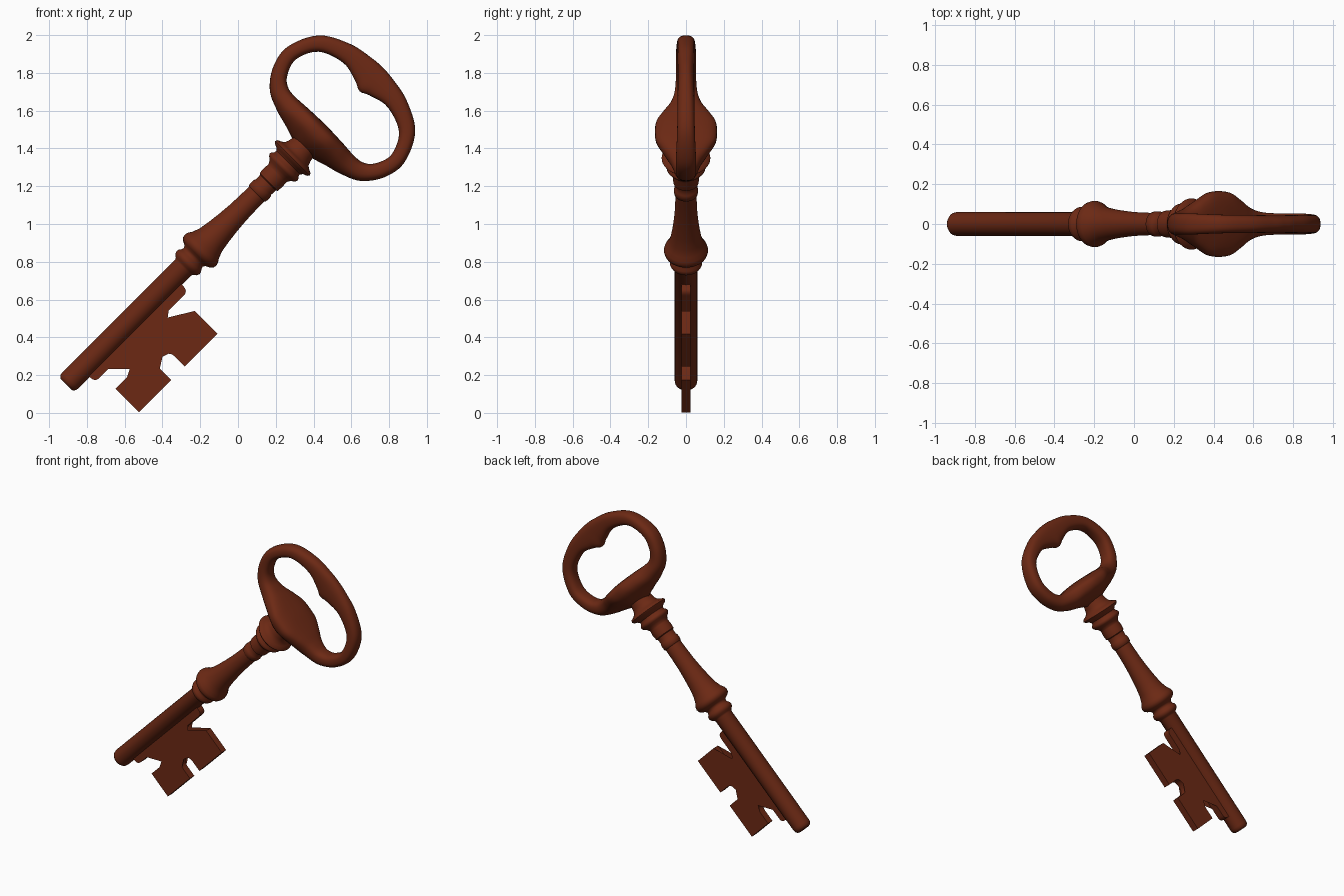
import bpy, bmesh, math
from mathutils import Vector

if "Cube" in bpy.data.objects:
    bpy.data.objects.remove(bpy.data.objects["Cube"])

R2 = math.sqrt(2)
mat = bpy.data.materials.new("rust_brown")
mat.diffuse_color = (0.15, 0.022, 0.007, 1)
mat.use_nodes = True
mat.node_tree.nodes["Principled BSDF"].inputs["Base Color"].default_value = mat.diffuse_color


def place(s, t, y):
    """Key space (s along shaft, t towards the bit side, y depth) to world."""
    return Vector(((s + t) / R2, y, 1.06 + (s - t) / R2))


def finish(name, bm, angle):
    bmesh.ops.recalc_face_normals(bm, faces=bm.faces[:])
    me = bpy.data.meshes.new(name)
    bm.to_mesh(me)
    bm.free()
    ob = bpy.data.objects.new(name, me)
    bpy.context.collection.objects.link(ob)
    me.materials.append(mat)
    bpy.ops.object.select_all(action='DESELECT')
    ob.select_set(True)
    bpy.context.view_layer.objects.active = ob
    bpy.ops.object.shade_smooth_by_angle(angle=math.radians(angle))
    return ob


def bridge(bm, rings, closed):
    n = len(rings[0])
    for i in range(len(rings) - (0 if closed else 1)):
        a, b = rings[i], rings[(i + 1) % len(rings)]
        for j in range(n):
            k = (j + 1) % n
            bm.faces.new((a[j], a[k], b[k], b[j]))


def lathe(name, profile, n=40):
    bm = bmesh.new()
    rings = [[bm.verts.new(place(s, r * math.cos(2 * math.pi * j / n),
                                 r * math.sin(2 * math.pi * j / n)))
              for j in range(n)] for s, r in profile]
    bridge(bm, rings, False)
    bm.faces.new(rings[0])
    bm.faces.new(rings[-1])
    return finish(name, bm, 50)


def catmull(pts, steps):
    """Smooth closed curve through tuples of any length."""
    out, n = [], len(pts)
    for i in range(n):
        p = [pts[(i + d) % n] for d in (-1, 0, 1, 2)]
        for k in range(steps):
            u = k / steps
            out.append([0.5 * (2 * b + (c - a) * u + (2 * a - 5 * b + 4 * c - d) * u * u
                               + (3 * b - a - 3 * c + d) * u ** 3)
                        for a, b, c, d in zip(*p)])
    return out


# Round shaft with turned mouldings
lathe("shaft", [
    (-1.287, .038), (-1.283, .048), (-1.272, .057), (-1.255, .06), (-.41, .06),
    (-.40, .066), (-.39, .079), (-.375, .086), (-.36, .084), (-.348, .074),
    (-.335, .07), (-.322, .078), (-.312, .098), (-.298, .113), (-.28, .117),
    (-.262, .112), (-.24, .098), (-.2, .084), (-.14, .074), (-.07, .066),
    (0, .06), (.08, .057), (.14, .056), (.145, .062), (.165, .064),
    (.185, .062), (.19, .057), (.225, .059), (.23, .067), (.265, .07),
    (.29, .067), (.298, .068), (.315, .078), (.328, .095), (.34, .103),
    (.352, .1), (.362, .09), (.375, .088), (.388, .1), (.396, .12),
    (.408, .129), (.42, .123), (.428, .105), (.44, .088), (.46, .08),
    (.49, .074), (.54, .07)])

# Bow: outer (t, s), inner (t, s), half depth, blend to saddle section
half = [
    (0, .465, 0, .657, .165, 1),
    (.07, .48, .07, .655, .158, 1),
    (.15, .505, .14, .652, .122, .8),
    (.24, .53, .21, .648, .08, .5),
    (.34, .578, .275, .654, .058, .2),
    (.415, .68, .327, .695, .053, 0),
    (.435, .81, .357, .79, .053, 0),
    (.36, .967, .3, .905, .047, 0),
    (.21, 1.052, .165, .955, .045, 0),
    (.075, 1.08, .055, .932, .044, 0),
    (0, 1.085, 0, .91, .044, 0)]
mirrored = [(-a, b, -c, d, e, f) for a, b, c, d, e, f in half[-2:0:-1]]
bm = bmesh.new()
rings = []
for ot, os, it, isn, dep, k in catmull(half + mirrored, 6):
    ring = []
    for j in range(28):
        a = 2 * math.pi * j / 28
        c, sn = math.cos(a), math.sin(a)
        w = .5 - .5 * math.copysign(abs(c) ** .8, c)
        h = math.copysign(abs(sn) ** .8, sn)
        w = w ** (1 - .5 * max(0, min(1, k)))
        ring.append(bm.verts.new(place(os + (isn - os) * w, ot + (it - ot) * w, dep * h)))
    rings.append(ring)
bridge(bm, rings, True)
finish("bow", bm, 60)

# Bit: flat plate with teeth, corners given as (s, t, rounding)
corners = [
    (-1.17, 0, 0), (-1.17, .1, .035), (-.985, .1, .04), (-.985, .2, .045),
    (-1.118, .2, 0), (-1.118, .377, 0), (-.877, .377, 0), (-.877, .257, .048),
    (-.775, .257, .048), (-.775, .377, 0), (-.53, .377, 0), (-.53, .206, 0),
    (-.705, .206, .047), (-.705, .107, .047), (-.48, .107, .035), (-.48, 0, 0)]
outline = []
for i, (s, t, r) in enumerate(corners):
    p = Vector((s, t))
    if r == 0:
        outline.append(p)
        continue
    a = p + (Vector(corners[i - 1][:2]) - p).normalized() * r
    b = p + (Vector(corners[(i + 1) % len(corners)][:2]) - p).normalized() * r
    for q in range(7):
        u = q / 6
        outline.append(a * (1 - u) ** 2 + p * 2 * u * (1 - u) + b * u * u)
bm = bmesh.new()
sides = [[bm.verts.new(place(p.x, p.y, y)) for p in outline] for y in (-.024, .024)]
bridge(bm, sides, False)
caps = [bm.faces.new(v) for v in sides]
bmesh.ops.triangulate(bm, faces=caps)
finish("bit", bm, 35)
